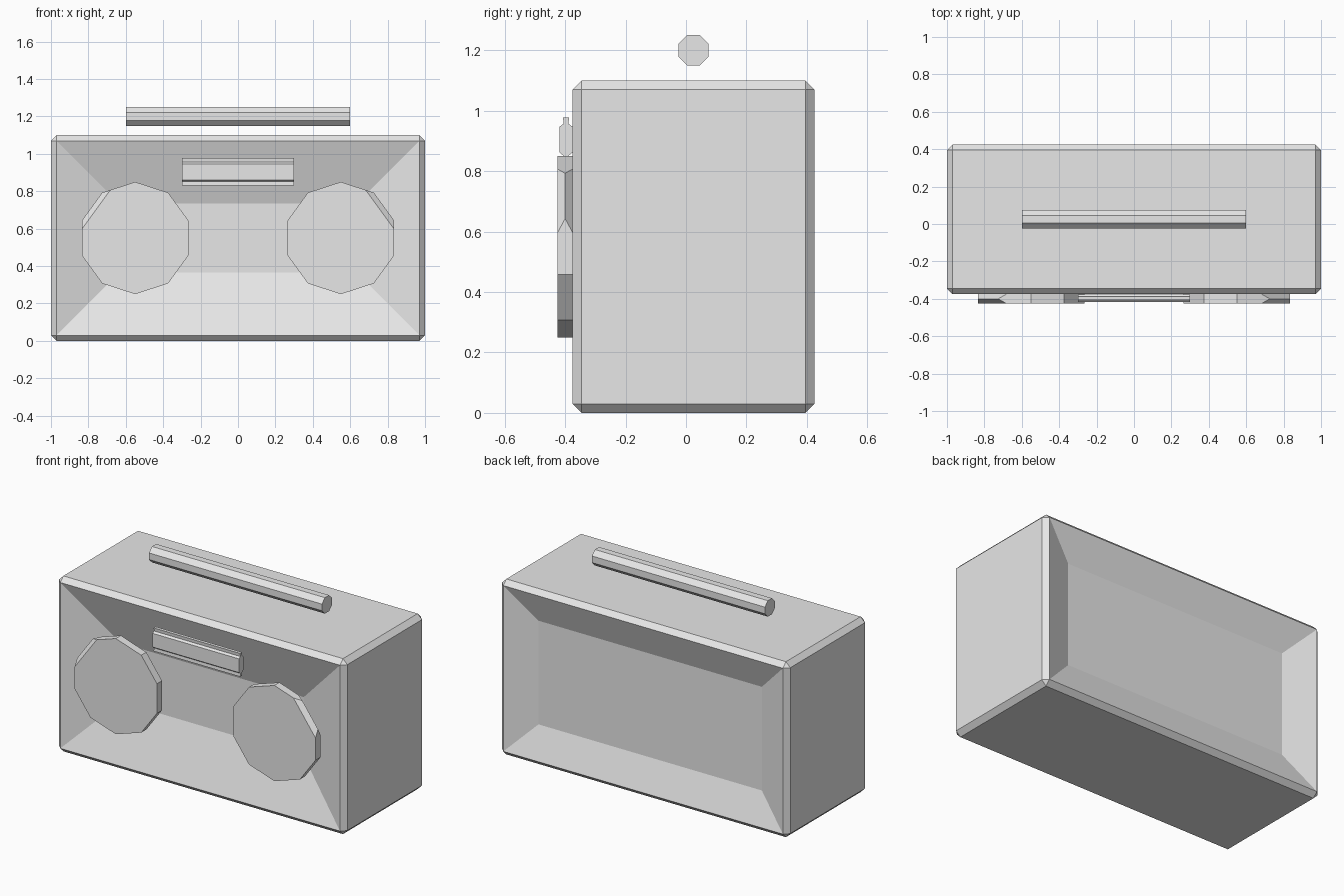
import bpy, bmesh, math
from mathutils import Matrix, Vector

if "Cube" in bpy.data.objects:
    bpy.data.objects.remove(bpy.data.objects["Cube"])

grey = bpy.data.materials.new("light_grey")
grey.diffuse_color = (0.8, 0.8, 0.8, 1)
grey.use_nodes = True
grey.node_tree.nodes["Principled BSDF"].inputs["Base Color"].default_value = grey.diffuse_color


def add_object(name, bm):
    bmesh.ops.recalc_face_normals(bm, faces=bm.faces)
    mesh = bpy.data.meshes.new(name)
    bm.to_mesh(mesh)
    bm.free()
    mesh.materials.append(grey)
    obj = bpy.data.objects.new(name, mesh)
    bpy.context.collection.objects.link(obj)
    return obj


def prism_along_x(name, profile, half_length):
    """Extrude a closed (y, z) profile along x."""
    bm = bmesh.new()
    face = bm.faces.new([bm.verts.new((-half_length, y, z)) for y, z in profile])
    ext = bmesh.ops.extrude_face_region(bm, geom=[face], use_keep_orig=True)
    moved = [v for v in ext["geom"] if isinstance(v, bmesh.types.BMVert)]
    bmesh.ops.translate(bm, verts=moved, vec=(2 * half_length, 0, 0))
    return add_object(name, bm)


# Case: chamfered box with funnel-shaped recesses in front and back
bm = bmesh.new()
bmesh.ops.create_cube(bm, size=1, matrix=Matrix.Translation((0, 0.025, 0.55))
                      @ Matrix.Diagonal((2, 0.8, 1.1, 1)))
bmesh.ops.bevel(bm, geom=bm.edges[:], offset=0.03, segments=1, affect='EDGES')
bm.normal_update()
for side, inset, depth in ((-1, 0.335, 0.12), (1, 0.195, 0.07)):
    panel = max(bm.faces, key=lambda f: f.normal.y * side * 10 + f.calc_area())
    bmesh.ops.inset_region(bm, faces=[panel], thickness=inset,
                           use_even_offset=True)
    for v in panel.verts:
        v.co.y -= side * depth
add_object("case", bm)


# Speakers: ten-sided discs whose upper outer facet is chamfered to a ridge
def speaker(name, side):
    cx, cz, r, y_mid, half = 0.55, 0.55, 0.3, -0.4, 0.025
    pts = [Vector((cx + r * math.sin(k * math.tau / 10),
                   cz + r * math.cos(k * math.tau / 10))) for k in range(10)]
    # ends of the chamfer slide along the neighbouring edges
    slide = 0.046
    cut = {1: pts[1] + (pts[0] - pts[1]).normalized() * slide,
           2: pts[2] + (pts[3] - pts[2]).normalized() * slide}
    bm = bmesh.new()
    rings = [[bm.verts.new((side * p.x, y, p.y))
              for p in (cut.get(i, q) for i, q in enumerate(pts))]
             for y in (y_mid - half, y_mid + half)]
    ridge = {i: bm.verts.new((side * pts[i].x, y_mid, pts[i].y)) for i in (1, 2)}
    front, back = rings
    bm.faces.new(front)
    bm.faces.new(back)
    for i in range(10):
        j = (i + 1) % 10
        if i == 1:
            for ring in rings:
                bm.faces.new((ring[1], ring[2], ridge[2], ridge[1]))
        else:
            loop = [front[i], front[j], ridge.get(j), back[j], back[i], ridge.get(i)]
            bm.faces.new([v for v in loop if v])
    add_object(name, bm)


speaker("right_speaker", 1)
speaker("left_speaker", -1)

# Control strip: wide bar with a narrow lip above and below
half = [(-0.010, 0.073), (-0.008, 0.053), (-0.021, 0.043)]
left = half + [(y, -z) for y, z in reversed(half)]
outline = left + [(-y, z) for y, z in reversed(left)]
prism_along_x("control_strip", [(-0.397 + y, 0.904 + z) for y, z in outline], 0.3)

# Handle: eight-sided bar above the case
radius = 0.05 / math.cos(math.pi / 8)
prism_along_x("handle", [(0.025 + radius * math.cos((k + 0.5) * math.pi / 4),
                          1.2 + radius * math.sin((k + 0.5) * math.pi / 4))
                         for k in range(8)], 0.6)
